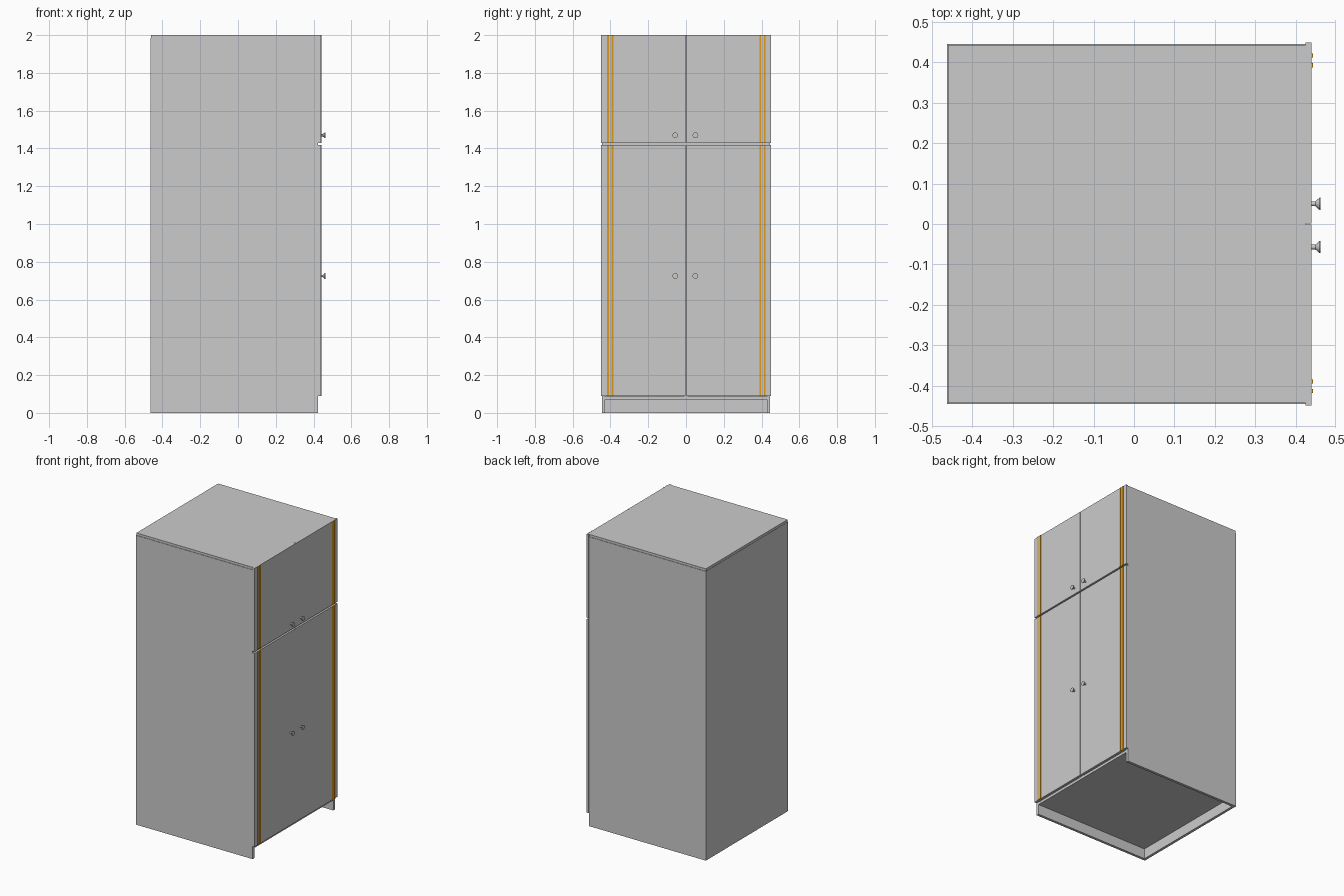
import bpy
import bmesh
import math
from mathutils import Matrix

if "Cube" in bpy.data.objects:
    bpy.data.objects.remove(bpy.data.objects["Cube"], do_unlink=True)


def material(name, color):
    m = bpy.data.materials.new(name)
    m.use_nodes = True
    m.diffuse_color = color
    m.node_tree.nodes["Principled BSDF"].inputs["Base Color"].default_value = color
    return m


GREY = material("grey panel", (0.6, 0.6, 0.6, 1))
ORANGE = material("orange trim", (0.75, 0.32, 0.01, 1))


def finish(name, bm, mat):
    mesh = bpy.data.meshes.new(name)
    bmesh.ops.recalc_face_normals(bm, faces=bm.faces)
    bm.to_mesh(mesh)
    bm.free()
    mesh.materials.append(mat)
    obj = bpy.data.objects.new(name, mesh)
    bpy.context.collection.objects.link(obj)
    return obj


def box(name, x, y, z, mat=GREY):
    """Box spanning the given (low, high) ranges."""
    bm = bmesh.new()
    bmesh.ops.create_cube(bm, size=1)
    for v in bm.verts:
        for i, (lo, hi) in enumerate((x, y, z)):
            v.co[i] = hi if v.co[i] > 0 else lo
    return finish(name, bm, mat)


def knob(name, x, y, z):
    """Round knob turned about the x axis: thin neck and flared head."""
    profile = [(0, 0), (0, .006), (.009, .006), (.019, .015), (.022, .015), (.022, 0)]
    bm = bmesh.new()
    verts = [bm.verts.new((px, r, 0)) for px, r in profile]
    edges = [bm.edges.new(pair) for pair in zip(verts, verts[1:])]
    bmesh.ops.spin(bm, geom=verts + edges, axis=(1, 0, 0), cent=(0, 0, 0),
                   angle=math.tau, steps=20)
    bmesh.ops.remove_doubles(bm, verts=bm.verts, dist=1e-5)
    bmesh.ops.transform(bm, matrix=Matrix.Translation((x, y, z)), verts=bm.verts)
    obj = finish(name, bm, GREY)
    bpy.ops.object.select_all(action="DESELECT")
    obj.select_set(True)
    bpy.context.view_layer.objects.active = obj
    bpy.ops.object.shade_smooth_by_angle(angle=math.radians(30))


BACK, FRONT, FACE = -0.463, 0.424, 0.44
SIDE, THICK = 0.446, 0.018
INNER = SIDE - THICK

# Carcass: open toe space below the raised floor
box("right_side_panel", (BACK, FRONT), (-SIDE, -INNER), (0, 1.984))
box("left_side_panel", (BACK, FRONT), (INNER, SIDE), (0, 1.984))
box("back_panel", (BACK, BACK + THICK), (-INNER, INNER), (0, 1.984))
box("top_panel", (BACK + .002, FRONT), (-SIDE + .003, SIDE - .003), (1.984, 2))
for name, z in (("floor_panel", .07), ("middle_shelf", 1.414)):
    box(name, (BACK + THICK, FRONT), (-INNER, INNER), (z, z + THICK))
box("centre_divider", (FRONT - .1, FRONT - .002), (-.01, .01), (.088, 1.984))

# Doors, each with two trim strips and a knob
for level, low, high, knob_z in (("lower", .09, 1.417, .725), ("upper", 1.428, 2, 1.47)):
    for hand, s, knob_y, strips in (("right", -1, -.057, (-.413, -.39)),
                                    ("left", 1, .05, (.393, .417))):
        label = f"{level}_{hand}"
        y = sorted((s * .0015, s * .449))
        box(label + "_door", (FRONT, FACE), y, (low, high))
        for i, sy in enumerate(strips):
            box(f"{label}_trim_strip_{i + 1}", (FACE - .002, FACE + .003),
                (sy - .005, sy + .005), (low, high), ORANGE)
        knob(label + "_knob", FACE, knob_y, knob_z)
